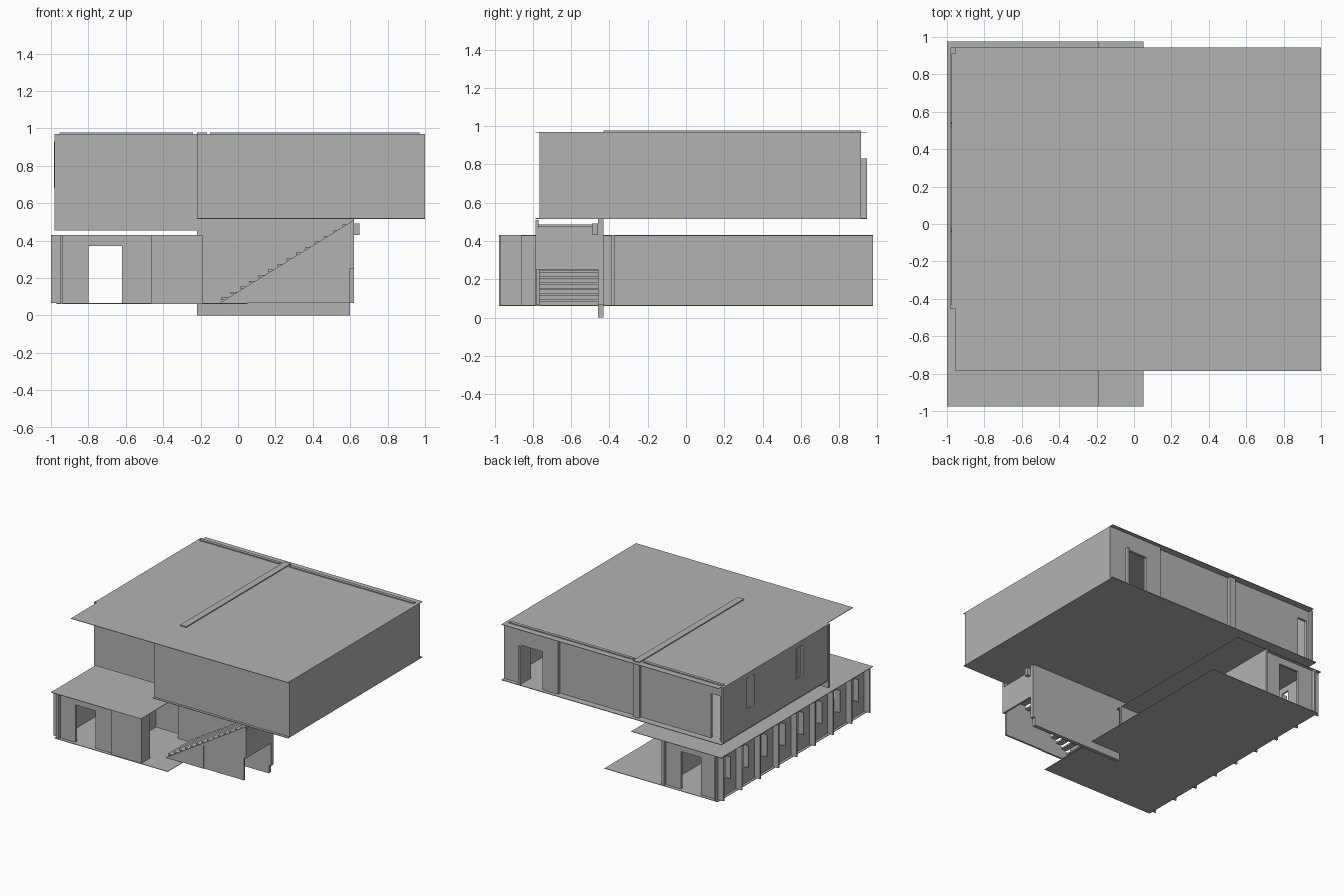
import bpy
import bmesh

cube = bpy.data.objects.get("Cube")
if cube:
    bpy.data.objects.remove(cube, do_unlink=True)

grey = bpy.data.materials.new("plain_grey")
grey.use_nodes = True
COLOUR = (0.45, 0.45, 0.45, 1)
grey.diffuse_color = COLOUR
for node in grey.node_tree.nodes:
    if node.type == 'BSDF_PRINCIPLED':
        node.inputs["Base Color"].default_value = COLOUR


def finish(name, bm):
    bmesh.ops.recalc_face_normals(bm, faces=bm.faces)
    mesh = bpy.data.meshes.new(name)
    bm.to_mesh(mesh)
    bm.free()
    mesh.materials.append(grey)
    obj = bpy.data.objects.new(name, mesh)
    bpy.context.collection.objects.link(obj)
    return obj


def add_box(bm, x, y, z):
    """Box from three (low, high) ranges."""
    verts = bmesh.ops.create_cube(bm, size=1)["verts"]
    for v in verts:
        for i, (lo, hi) in enumerate((x, y, z)):
            v.co[i] = hi if v.co[i] > 0 else lo


def box(name, x, y, z):
    bm = bmesh.new()
    add_box(bm, x, y, z)
    return finish(name, bm)


def wall(name, axis, span, across, z, openings=()):
    """Wall running along an axis, with (start, end, sill, head) openings."""
    bm = bmesh.new()

    def piece(a, b, low, high):
        if b - a > 1e-4 and high - low > 1e-4:
            if axis == "x":
                add_box(bm, (a, b), across, (low, high))
            else:
                add_box(bm, across, (a, b), (low, high))

    start = span[0]
    for a, b, sill, head in sorted(openings):
        piece(start, a, *z)
        piece(a, b, z[0], sill)
        piece(a, b, head, z[1])
        start = b
    piece(start, span[1], *z)
    return finish(name, bm)


def prism(name, outline, y):
    """Outline in x and z, extruded along y."""
    bm = bmesh.new()
    face = bm.faces.new([bm.verts.new((px, y[0], pz)) for px, pz in outline])
    side = bmesh.ops.extrude_face_region(bm, geom=[face])["geom"]
    bmesh.ops.translate(bm, vec=(0, y[1] - y[0], 0),
                        verts=[g for g in side if isinstance(g, bmesh.types.BMVert)])
    return finish(name, bm)


GROUND, LOW_TOP, DECK, TOP = 0.065, 0.43, 0.52, 0.97
LOW, HIGH = (GROUND, LOW_TOP - 0.004), (DECK, TOP)

# Lower wing: floor and flat roof
box("lower_floor", (-0.97, 0.05), (-0.976, 0.976), (GROUND - 0.004, GROUND))
box("lower_roof", (-1, -0.19), (-0.976, 0.976), (LOW_TOP - 0.004, LOW_TOP))

# Lower wing: end walls with matching doorways
doorway = [(-0.80, -0.62, GROUND, 0.37)]
wall("lower_front_wall", "x", (-0.95, -0.465), (-0.95, -0.93), LOW, doorway)
wall("lower_back_wall", "x", (-0.95, -0.465), (0.93, 0.95), LOW, doorway)
box("lower_front_panel", (-0.465, -0.19), (-0.97, -0.95), LOW)
box("lower_front_return", (-0.21, -0.19), (-0.97, -0.86), LOW)
wall("lower_inner_wall", "y", (-0.95, 0.976), (-0.485, -0.465), LOW)
box("lower_cross_wall", (-0.465, -0.19), (-0.39, -0.37), LOW)

# Lower wing: window wall with a row of upright fins
BAYS, PITCH, FIRST = 8, 0.235, -0.94
windows = []
for i in range(BAYS + 1):
    y = FIRST + i * PITCH
    box("facade_fin", (-1, -0.95), (y - 0.006, y + 0.006), LOW)
    if i < BAYS:
        windows.append((y + 0.13, y + 0.2, 0.2, 0.38))
        box("facade_vent", (-0.985, -0.95), (y + 0.124, y + 0.13), (0.2, 0.38))
wall("facade_wall", "y", (-0.976, 0.976), (-0.95, -0.935), LOW, windows)

# Stair: spine wall, side stringer, low panel and steps
box("stair_spine_wall", (-0.22, 0.60), (-0.46, -0.43), (0, GROUND))
box("stair_spine_wall_upper", (-0.22, 0.62), (-0.46, -0.43), (GROUND, DECK))
prism("stair_stringer",
      [(-0.1, GROUND), (0.24, GROUND), (0.24, 0.25), (0.62, 0.25), (0.62, 0.51)],
      (-0.785, -0.77))
box("stair_low_panel", (0.24, 0.6), (-0.78, -0.765), (GROUND, 0.25))
box("stair_end_wall", (0.605, 0.62), (-0.77, -0.46), (0.25, 0.47))
box("stair_end_bracket", (0.62, 0.65), (-0.49, -0.46), (0.43, 0.49))
STEPS = 14
for i in range(STEPS):
    x = -0.09 + i * 0.05
    z = GROUND + (i + 1) * 0.03
    box("stair_step", (x, x + 0.05), (-0.77, -0.46), (z - 0.012, z))

# Upper block: deck in two parts and roof sheet
box("upper_floor", (-0.98, 1), (-0.445, 0.945), (DECK - 0.005, DECK))
box("upper_floor_front", (-0.22, 1), (-0.785, -0.445), (DECK - 0.005, DECK))
box("upper_roof", (-0.955, 1), (-0.785, 0.945), (TOP - 0.004, TOP))

# Upper block: front and side walls
box("upper_front_wall", (-0.22, 1), (-0.765, -0.74), HIGH)
box("upper_side_wall", (0.975, 1), (-0.74, 0.89), HIGH)
box("terrace_side_wall", (-0.22, -0.195), (-0.74, -0.445), HIGH)
box("terrace_wall", (-0.98, -0.22), (-0.455, -0.43), (0.455, TOP))
slots = [(0.52, 0.61, 0.68, 0.93), (-0.11, -0.02, 0.68, 0.93)]
wall("upper_window_wall", "y", (-0.43, 0.915), (-0.975, -0.955), HIGH, slots)
for a, b, sill, head in slots:
    leaf = box("window_leaf", (-0.004, 0.004), (-0.045, 0.045), (sill, head))
    leaf.location = (-0.967, (a + b) / 2, 0)
    leaf.rotation_euler.z = -0.28 if a > 0 else 0.28

# Upper block: recessed back wall, entrance panel and partition
wall("upper_back_wall", "x", (-0.955, 0.51), (0.87, 0.89), HIGH,
     [(-0.93, -0.85, DECK, 0.88)])
wall("entrance_panel", "x", (0.51, 1), (0.89, 0.915), HIGH,
     [(0.65, 0.85, DECK, 0.83)])
box("entrance_door", (0.835, 0.85), (0.8, 0.945), (DECK, 0.83))
box("partition_wall", (-0.22, -0.165), (-0.43, 0.915), (DECK, TOP + 0.008))
box("back_parapet_long", (-0.15, 0.97), (0.87, 0.895), (TOP, TOP + 0.008))
box("back_parapet_short", (-0.955, -0.24), (0.87, 0.895), (TOP, TOP + 0.008))
